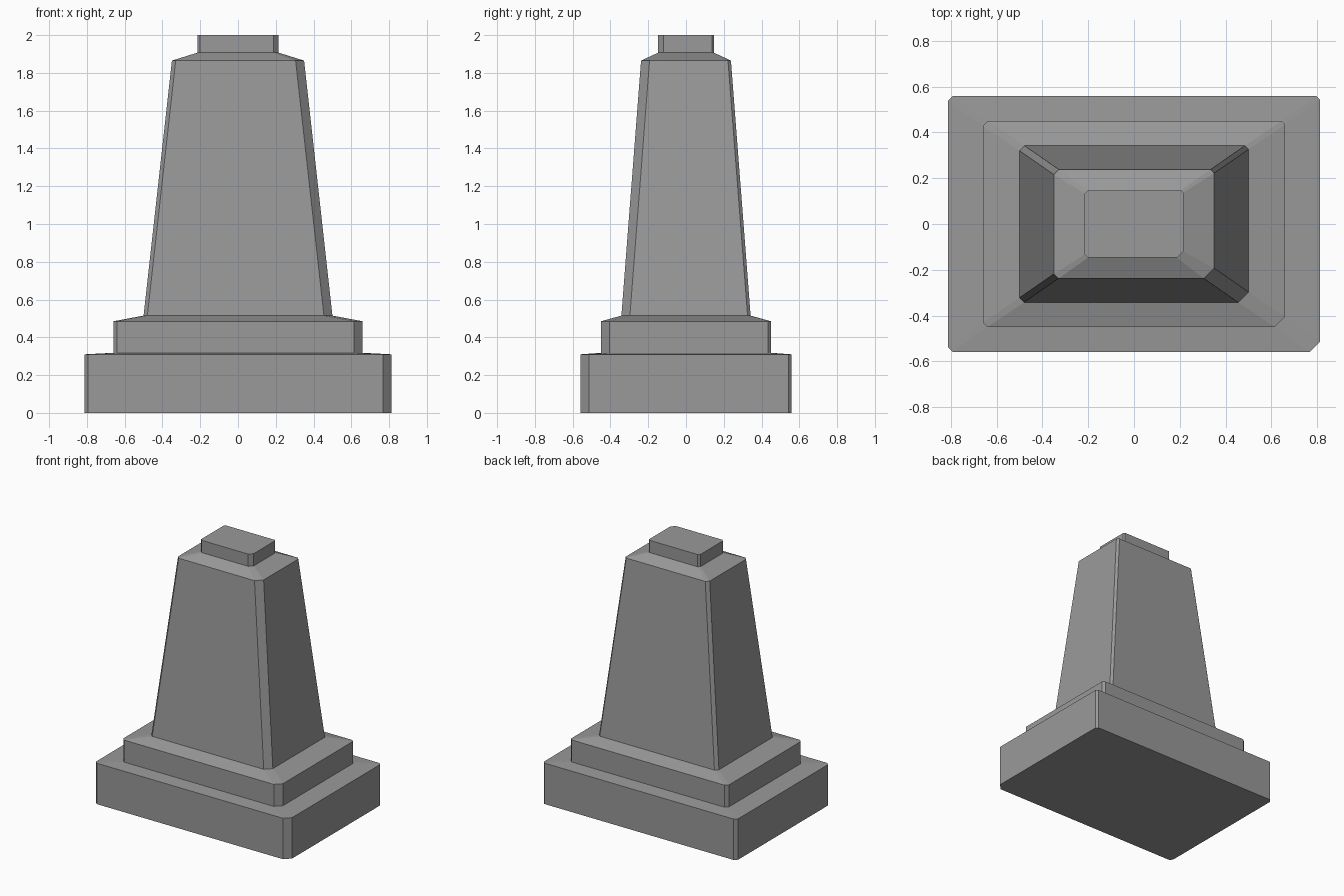
import bpy
import bmesh

# Remove the default cube
cube = bpy.data.objects.get("Cube")
if cube:
    bpy.data.objects.remove(cube, do_unlink=True)

# Single stone material
stone = bpy.data.materials.new("grey_stone")
stone.use_nodes = True
grey = (0.32, 0.32, 0.32, 1)
stone.diffuse_color = grey
stone.node_tree.nodes["Principled BSDF"].inputs["Base Color"].default_value = grey


def ring(bm, hx, hy, z, cuts):
    """Rectangle with a cut at each corner: front right, front left, back left, back right."""
    fr, fl, bl, br = cuts
    points = [(-hx, -hy + fr), (-hx + fr, -hy), (hx - fl, -hy), (hx, -hy + fl),
              (hx, hy - bl), (hx - bl, hy), (-hx + br, hy), (-hx, hy - br)]
    return [bm.verts.new((x, y, z)) for x, y in points]


def pedestal(name, levels):
    """Skin a stack of cut-corner rectangles and cap both ends."""
    bm = bmesh.new()
    rings = [ring(bm, *level) for level in levels]
    for low, high in zip(rings, rings[1:]):
        for i in range(len(low)):
            j = (i + 1) % len(low)
            bm.faces.new((low[i], low[j], high[j], high[i]))
    bm.faces.new(rings[0][::-1])
    bm.faces.new(rings[-1])
    bmesh.ops.recalc_face_normals(bm, faces=bm.faces)
    mesh = bpy.data.meshes.new(name)
    bm.to_mesh(mesh)
    bm.free()
    mesh.materials.append(stone)
    obj = bpy.data.objects.new(name, mesh)
    bpy.context.collection.objects.link(obj)
    return obj


# The weathered corners differ: the front left one is worn the most
worn = (0.02, 0.045, 0.016, 0.022)
cap_worn = (0.014, 0.028, 0.01, 0.014)

pedestal("stone_pedestal", [
    (0.813, 0.558, 0.0, worn),      # plinth
    (0.813, 0.558, 0.31, worn),
    (0.66, 0.45, 0.318, worn),      # step
    (0.66, 0.45, 0.485, worn),
    (0.50, 0.342, 0.515, worn),     # tapered shaft
    (0.35, 0.238, 1.865, worn),
    (0.215, 0.147, 1.907, cap_worn),  # top block
    (0.215, 0.147, 2.0, cap_worn),
])
